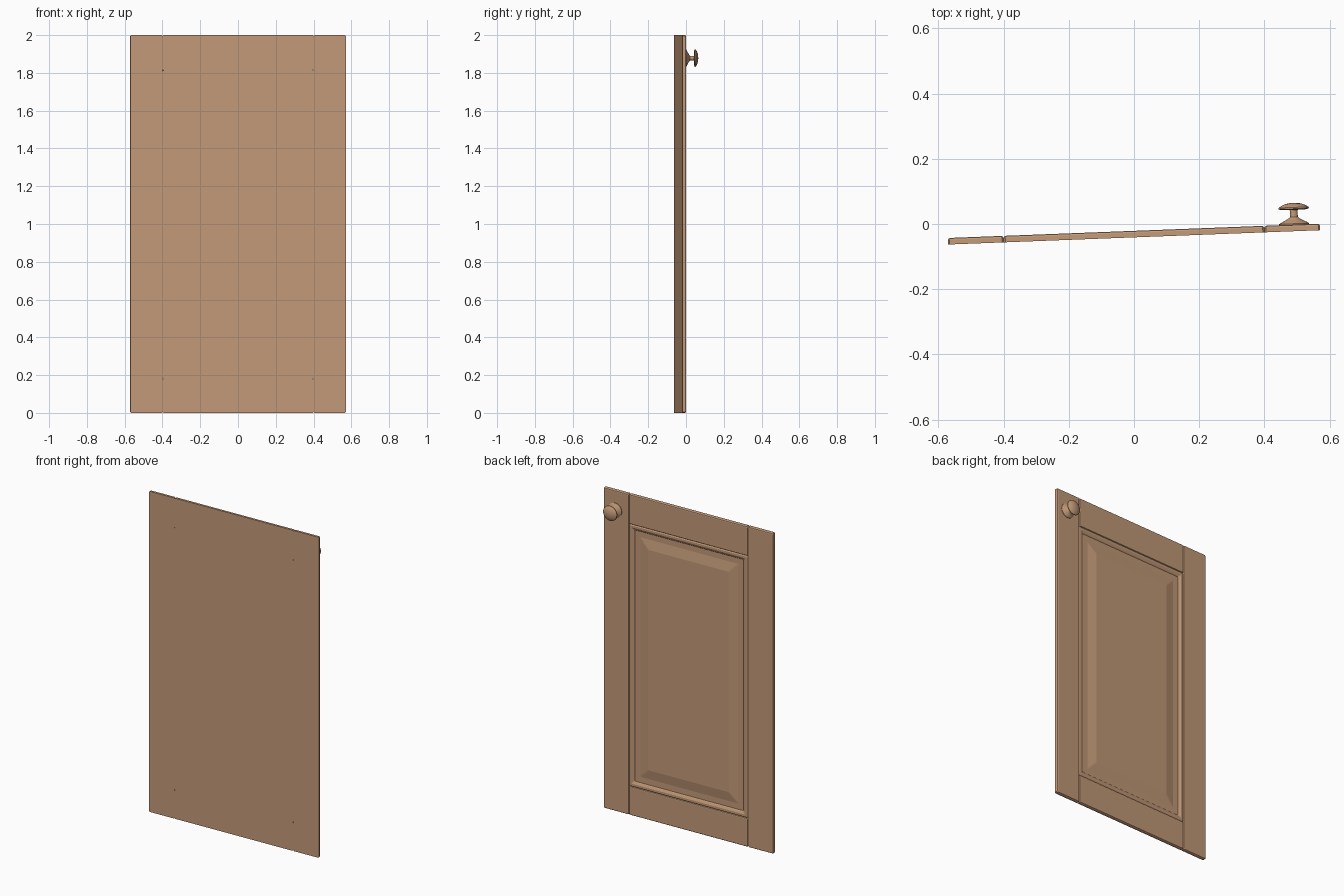
import bpy, bmesh, math
from mathutils import Matrix

if "Cube" in bpy.data.objects:
    bpy.data.objects.remove(bpy.data.objects["Cube"])

wood = bpy.data.materials.new("warm_wood")
wood.diffuse_color = (0.55, 0.325, 0.19, 1)
wood.use_nodes = True
wood.node_tree.nodes["Principled BSDF"].inputs["Base Color"].default_value = wood.diffuse_color

# the whole door stands slightly ajar
SWING = Matrix.Translation((0, -0.031, 0)) @ Matrix.Rotation(math.radians(2.2), 4, 'Z')


def loft(name, rings, caps=True):
    """Join closed rings of points, ordered from front to back."""
    bm = bmesh.new()
    loops = [[bm.verts.new(p) for p in r] for r in rings]
    for a, b in zip(loops, loops[1:]):
        n = len(a)
        for i in range(n):
            j = (i + 1) % n
            bm.faces.new((a[i], a[j], b[j], b[i]))
    if caps:
        bm.faces.new(loops[0])
        bm.faces.new(loops[-1])
    bmesh.ops.recalc_face_normals(bm, faces=bm.faces)
    me = bpy.data.meshes.new(name)
    bm.to_mesh(me)
    bm.free()
    me.materials.append(wood)
    ob = bpy.data.objects.new(name, me)
    bpy.context.collection.objects.link(ob)
    ob.matrix_world = SWING
    return ob


def rect(x0, x1, z0, z1, inset, y, c=0.005):
    """Rectangle with small cut corners, inset by a margin."""
    x0, x1, z0, z1 = x0 + inset, x1 - inset, z0 + inset, z1 - inset
    return [(x, y, z) for x, z in (
        (x0 + c, z0), (x1 - c, z0), (x1, z0 + c), (x1, z1 - c),
        (x1 - c, z1), (x0 + c, z1), (x0, z1 - c), (x0, z0 + c))]


def board(name, box, profile):
    return loft(name, [rect(*box, inset, y) for inset, y in profile])


# frame boards with chamfered rear edges
plank = [(0, -0.01), (0, 0.004), (0.003, 0.0085), (0.007, 0.01)]
board("hinge_stile", (-0.571, -0.4, 0, 2), plank)
board("knob_stile", (0.4, 0.571, 0, 2), plank)
board("bottom_rail", (-0.4, 0.4, 0, 0.18), plank)
board("top_rail", (-0.4, 0.4, 1.815, 2), plank)

# raised centre panel with moulded border
board("raised_panel", (-0.4, 0.4, 0.18, 1.815),
      [(0, -0.01), (0, 0.004), (0.006, 0.008), (0.018, 0.008), (0.03, 0.002),
       (0.034, -0.002), (0.07, -0.002), (0.13, 0.008)])

# turned knob
knob_profile = [(0.046, 0.008), (0.046, 0.013), (0.040, 0.017), (0.028, 0.023),
                (0.016, 0.030), (0.012, 0.034), (0.012, 0.055), (0.018, 0.057),
                (0.040, 0.056), (0.047, 0.059), (0.046, 0.063), (0.037, 0.069),
                (0.025, 0.074), (0.012, 0.0765), (0.003, 0.077)]
SIDES = 32
knob = loft("knob", [[(0.492 + r * math.cos(2 * math.pi * i / SIDES), y,
                       1.878 + r * math.sin(2 * math.pi * i / SIDES))
                      for i in range(SIDES)] for r, y in knob_profile])
bpy.context.view_layer.objects.active = knob
knob.select_set(True)
bpy.ops.object.shade_smooth_by_angle(angle=math.radians(35))
